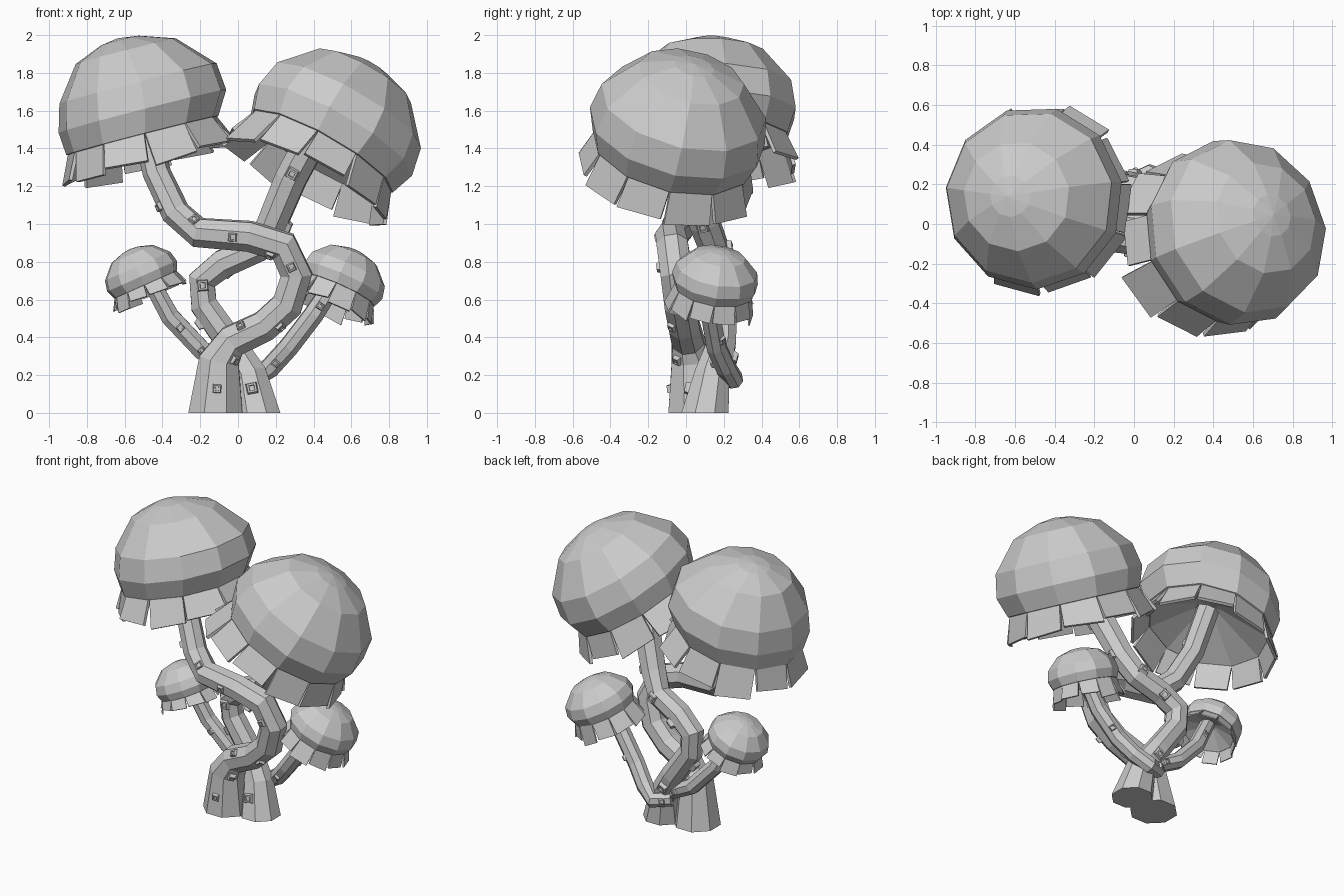
import bpy, bmesh, random
from math import cos, sin, pi, tau
from mathutils import Vector, Matrix

random.seed(4)
cube = bpy.data.objects.get("Cube")
if cube:
    bpy.data.objects.remove(cube, do_unlink=True)

grey = bpy.data.materials.new("stone_grey")
grey.use_nodes = True
tone = (0.6, 0.6, 0.6, 1)
grey.diffuse_color = tone
grey.node_tree.nodes["Principled BSDF"].inputs["Base Color"].default_value = tone


def finish(bm, name, recalc=True):
    if recalc:
        bmesh.ops.recalc_face_normals(bm, faces=bm.faces)
    mesh = bpy.data.meshes.new(name)
    bm.to_mesh(mesh)
    bm.free()
    mesh.materials.append(grey)
    obj = bpy.data.objects.new(name, mesh)
    bpy.context.collection.objects.link(obj)
    return obj


def bridge(bm, a, b):
    n = len(a)
    for i in range(n):
        bm.faces.new((a[i], a[(i + 1) % n], b[(i + 1) % n], b[i]))


def frame(axis, centre):
    """Local z along the axis, local x leaning towards world x."""
    z = Vector(axis).normalized()
    x = (Vector((1, 0, 0)) - z * z.x).normalized()
    m = Matrix((x, z.cross(x), z)).transposed().to_4x4()
    return Matrix.Translation(centre) @ m


# Cap outline from the underside, round the rim, to the crown: radius, height
CAP = [(0.09, 0.13), (0.25, 0.06), (0.41, -0.01), (0.44, 0.0), (0.485, 0.13),
       (0.455, 0.285), (0.29, 0.475), (0.11, 0.54)]
SIDES = 11


def mushroom_cap(name, centre, axis, size, height=1.0, skew=0.0, roll=0.1, skirt_drop=0.17):
    place = frame(axis, centre) @ Matrix.Scale(size, 4)
    bm = bmesh.new()
    rings = []
    for r, h in CAP:
        ring = []
        shift = skew * h * (0.57 - h)
        for i in range(SIDES):
            a = tau * i / SIDES + roll
            ring.append(bm.verts.new((r * cos(a) + shift, r * sin(a), h * height)))
        rings.append(ring)
    for lower, upper in zip(rings, rings[1:]):
        bridge(bm, lower, upper)
    for ring, h in ((rings[0], 0.15), (rings[-1], 0.555)):
        tip = bm.verts.new((0, 0, h * height))
        for i in range(SIDES):
            bm.faces.new((ring[i], ring[(i + 1) % SIDES], tip))
    bm.transform(place)
    finish(bm, name)

    # Ragged skirt: one flared flap to each side of the cap, split by narrow slits
    bm = bmesh.new()
    for i in range(SIDES):
        a0, a1 = (tau * (i + k) / SIDES + roll for k in (0, 1))
        drop, flare = skirt_drop + random.uniform(-0.03, 0.03), random.uniform(0.47, 0.51)
        b0, b1 = a0 + random.uniform(0, 0.05), a1 - random.uniform(0, 0.05)
        corners = [(0.415, a0, 0.01), (0.415, a1, 0.01),
                   (flare, b1, -drop), (flare, b0, -drop + random.uniform(-0.03, 0.03))]
        bm.faces.new([bm.verts.new((r * cos(a), r * sin(a), h)) for r, a, h in corners])
    bm.transform(place)
    skirt = finish(bm, name + "_skirt", False)
    solid = skirt.modifiers.new("thickness", "SOLIDIFY")
    solid.thickness = 0.02 * size
    solid.offset = 0


def stem(name, path, bumps, bump_size, turn, sides=8):
    """Faceted tube through (x, y, z, radius) with small square studs on it."""
    pts = [Vector(p[:3]) for p in path]
    rad = [p[3] for p in path]
    n = len(pts)
    bm = bmesh.new()
    rings = []
    side = Vector((0, -1, 0))
    frames = []
    for i, p in enumerate(pts):
        t = (pts[min(i + 1, n - 1)] - pts[max(i - 1, 0)]).normalized()
        if p.z == 0:
            t = Vector((0, 0, 1))
        side = (side - t * side.dot(t)).normalized()
        other = t.cross(side)
        frames.append((side.copy(), other))
        rings.append([bm.verts.new(p + rad[i] * (side * cos(a) + other * sin(a)))
                      for a in (tau * (k + 0.5) / sides for k in range(sides))])
    for lower, upper in zip(rings, rings[1:]):
        bridge(bm, lower, upper)
    bm.faces.new(rings[0])
    bm.faces.new(rings[-1])
    finish(bm, name)

    # Studs: tapered squares with a sunken top, wound along the stem
    bm = bmesh.new()
    for k in range(bumps):
        u = (k + 0.5) / bumps * (n - 1.3)
        i = int(u)
        f = u - i
        s, o = frames[i]
        a = round(turn[k % len(turn)] * sides / tau) * tau / sides
        t = (pts[i + 1] - pts[i]).normalized()
        out = s * cos(a) + o * sin(a)
        out = (out - t * out.dot(t)).normalized()
        r = (rad[i] * (1 - f) + rad[i + 1] * f) * cos(pi / sides)
        base = pts[i].lerp(pts[i + 1], f) + out * r
        cross = out.cross(t)
        w = bump_size
        loops = []
        for half, lift in ((w, -0.3 * w), (0.75 * w, 0.7 * w), (0.45 * w, 0.7 * w), (0.4 * w, 0.4 * w)):
            loops.append([bm.verts.new(base + out * lift + t * x * half + cross * y * half)
                          for x, y in ((-1, -1), (1, -1), (1, 1), (-1, 1))])
        for lower, upper in zip(loops, loops[1:]):
            bridge(bm, lower, upper)
        bm.faces.new(loops[0])
        bm.faces.new(loops[-1])
    finish(bm, name + "_studs")


# Tall front stem: swings right, then back over to the left cap
stem("left_tall_stem",
     [(-0.12, 0.05, 0, 0.155), (-0.1, 0.03, 0.28, 0.115), (-0.03, 0.01, 0.38, 0.092),
      (0.14, -0.01, 0.46, 0.088), (0.26, -0.03, 0.57, 0.09), (0.31, -0.05, 0.73, 0.09),
      (0.24, -0.07, 0.88, 0.09), (0.06, -0.08, 0.935, 0.085), (-0.21, -0.05, 0.955, 0.083),
      (-0.33, 0.0, 1.06, 0.078), (-0.43, 0.06, 1.27, 0.075), (-0.5, 0.13, 1.58, 0.075)],
     11, 0.024, (0, 0.8, -0.8, 0.8, 2.4, 0, -0.8))

# Tall rear stem: swings left, then across to the right cap
stem("right_tall_stem",
     [(0.1, 0.1, 0, 0.135), (0.06, 0.14, 0.2, 0.1), (-0.04, 0.19, 0.37, 0.08),
      (-0.18, 0.2, 0.57, 0.077), (-0.19, 0.2, 0.7, 0.08), (-0.08, 0.18, 0.79, 0.08),
      (0.1, 0.15, 0.87, 0.08), (0.18, 0.1, 1.0, 0.085), (0.28, 0.03, 1.24, 0.09),
      (0.42, -0.04, 1.5, 0.09)],
     8, 0.032, (0, 3.1, -1.6, 0, 2.4, 3.1, 1.6, 0))

# Two short stems branching from the back of the base
stem("left_short_stem",
     [(-0.02, 0.18, 0.24, 0.05), (-0.19, 0.2, 0.33, 0.054),
      (-0.36, 0.18, 0.51, 0.054), (-0.49, 0.15, 0.75, 0.047)],
     4, 0.02, (3.1, 0, 0, 3.1))
stem("right_short_stem",
     [(-0.03, 0.2, 0.2, 0.05), (0.08, 0.25, 0.18, 0.054), (0.17, 0.21, 0.24, 0.056),
      (0.27, 0.16, 0.35, 0.056), (0.4, 0.13, 0.52, 0.056), (0.53, 0.14, 0.72, 0.05)],
     5, 0.02, (3.1, -0.8, 0, 2.4, 0))

# Caps
mushroom_cap("left_large_cap", (-0.505, 0.13, 1.47), (-0.25, 0.02, 0.97), 0.955, skew=0.6, roll=0.17)
mushroom_cap("right_large_cap", (0.44, -0.075, 1.38), (0.48, 0.22, 0.85), 0.99, roll=0.1, skirt_drop=0.18)
mushroom_cap("left_small_cap", (-0.49, 0.15, 0.68), (-0.4, 0.0, 0.9), 0.42, height=0.88, skirt_drop=0.17)
mushroom_cap("right_small_cap", (0.53, 0.145, 0.65), (0.4, 0.16, 0.9), 0.48, height=0.88, skirt_drop=0.22)
